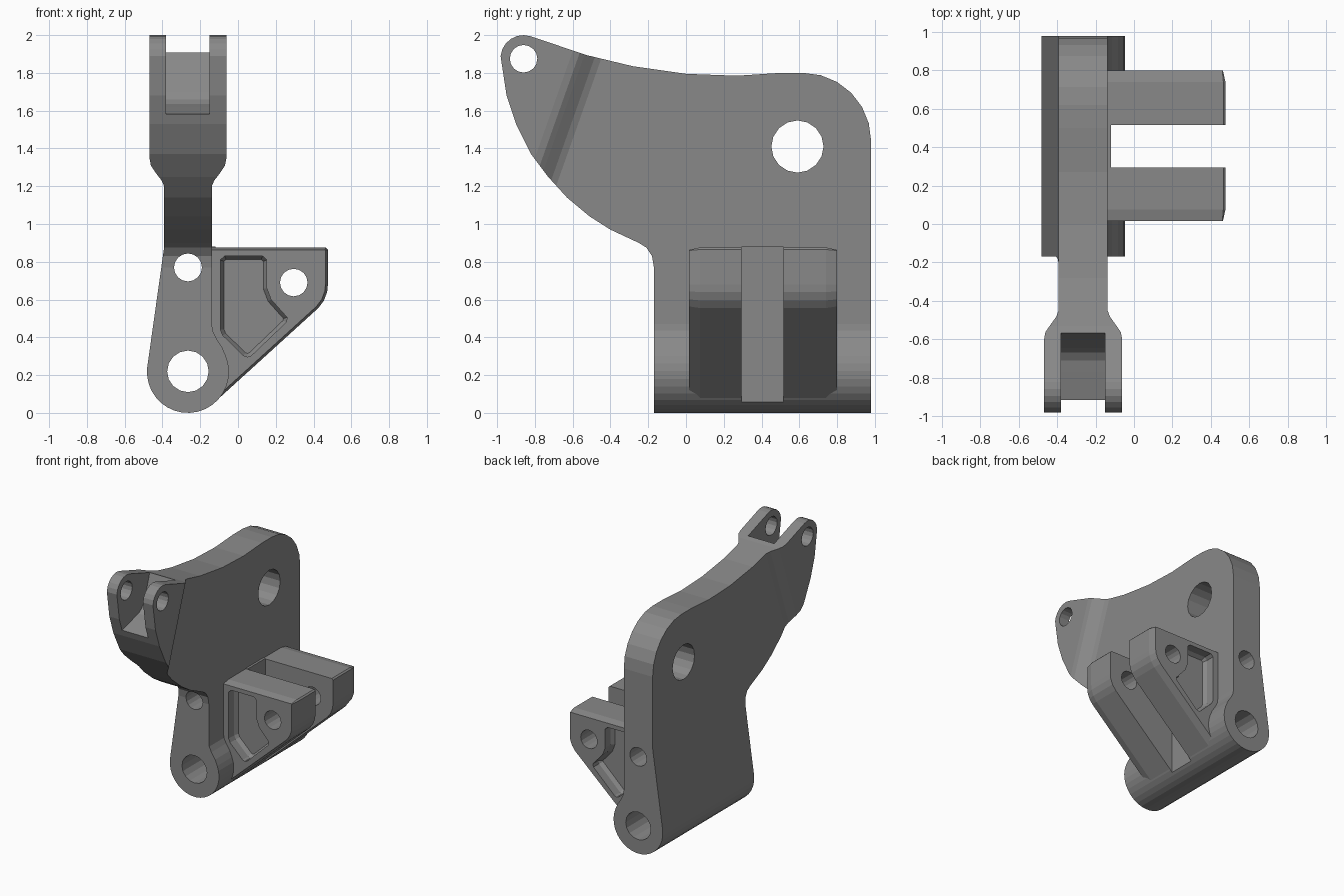
import bpy, bmesh
from math import cos, sin, radians
from mathutils import Vector

old = bpy.data.objects.get("Cube")
if old:
    bpy.data.objects.remove(old, do_unlink=True)

steel = bpy.data.materials.new("grey_steel")
steel.use_nodes = True
GREY = (0.25, 0.25, 0.25, 1)
steel.diffuse_color = GREY
steel.node_tree.nodes["Principled BSDF"].inputs["Base Color"].default_value = GREY

CREASE_LEAN = 0.354
TO_3D = {
    "x": lambda p, q, a: (a, p, q),
    "y": lambda p, q, a: (p, a, q),
    "lean": lambda p, q, a: (p, q + CREASE_LEAN * (a - 1.575), a),
}


def arc(cx, cy, r, start, end, steps):
    angles = [radians(start + (end - start) * i / steps) for i in range(steps + 1)]
    return [(cx + r * cos(t), cy + r * sin(t)) for t in angles]


def inset(pts, d):
    """Move every edge of a counter-clockwise outline inwards by d."""
    out = []
    for i, p in enumerate(pts):
        p, a, b = Vector(p), Vector(pts[i - 1]), Vector(pts[(i + 1) % len(pts)])
        e, f = (p - a).normalized(), (b - p).normalized()
        n, m = Vector((-e.y, e.x)), Vector((-f.y, f.x))
        out.append(tuple(p + (n + m) * d / (1 + n.dot(m))))
    return out


def prism(name, axis, *sections):
    """Loft through (outline, position) sections along an axis."""
    bm = bmesh.new()
    loops = [[bm.verts.new(TO_3D[axis](p, q, a)) for p, q in pts] for pts, a in sections]
    for lo, hi in zip(loops, loops[1:]):
        for i in range(len(lo)):
            bm.faces.new((lo[i - 1], lo[i], hi[i], hi[i - 1]))
    bm.faces.new(loops[0])
    bm.faces.new(loops[-1])
    bmesh.ops.recalc_face_normals(bm, faces=bm.faces)
    mesh = bpy.data.meshes.new(name)
    bm.to_mesh(mesh)
    bm.free()
    mesh.materials.append(steel)
    obj = bpy.data.objects.new(name, mesh)
    bpy.context.collection.objects.link(obj)
    return obj


def combine(obj, tool, operation="DIFFERENCE"):
    """Apply a boolean and discard the tool."""
    mod = obj.modifiers.new("boolean", "BOOLEAN")
    mod.operation, mod.object, mod.solver = operation, tool, "EXACT"
    bpy.context.view_layer.objects.active = obj
    bpy.ops.object.modifier_apply(modifier=mod.name)
    bpy.data.objects.remove(tool, do_unlink=True)


def drill(obj, axis, cx, cy, r, a=-2, b=2):
    ring = arc(cx, cy, r, 0, 360, 16)[:-1]
    combine(obj, prism("drill", axis, (ring, a), (ring, b)))


def box(name, x0, x1, y0, y1, z0, z1):
    pts = [(x0, z0), (x1, z0), (x1, z1), (x0, z1)]
    return prism(name, "y", (pts, y0), (pts, y1))


MID = -0.265

# Upper plate: thin at the back, flaring to a wider fork at the front
half = [(0.127, 1.5), (0.127, -0.555), (0.14, -0.592), (0.178, -0.65),
        (0.196, -0.68), (0.203, -0.72), (0.203, -1.5)]
plan = [(MID + w, y) for w, y in half] + [(MID - w, y) for w, y in reversed(half)]
body = prism("bracket_body", "lean", (plan, 0.86), (plan, 2.2))

# Foot: round barrel tapering up into the plate
foot = arc(MID, 0.217, 0.217, 174, 372, 18) + [
    (-0.064, 0.3), (-0.083, 0.345), (-0.115, 0.395), (-0.134, 0.435), (-0.138, 0.47),
    (-0.138, 0.9), (-0.392, 0.9), (-0.392, 0.87)]
combine(body, prism("foot", "y", (foot, -1.5), (foot, 1.5)), "UNION")

# Side outline trims plate and foot together
side = [(-0.17, -0.1), (-0.17, 0.77), (-0.18, 0.83), (-0.21, 0.875), (-0.25, 0.9),
        (-0.4, 0.97), (-0.51, 1.04), (-0.63, 1.14), (-0.73, 1.25), (-0.82, 1.37),
        (-0.9, 1.53), (-0.95, 1.68)]
side += arc(-0.86, 1.878, 0.122, 175, 72, 6)
side += [(-0.53, 1.895), (-0.28, 1.835), (0, 1.795), (0.27, 1.785), (0.5, 1.8)]
side += arc(0.62, 1.44, 0.36, 90, 0, 6) + [(0.98, -0.1)]
combine(body, prism("outline", "x", (side, -1), (side, 1)), "INTERSECT")

# Fork slot with a curved floor
slot = [(-0.56, 1.93), (-0.6, 1.81), (-0.645, 1.7), (-0.67, 1.66), (-0.71, 1.635),
        (-0.77, 1.62), (-0.91, 1.583), (-1.1, 1.54), (-1.1, 2.1), (-0.56, 2.1)]
combine(body, prism("slot", "x", (slot, -0.38), (slot, -0.15)))

# Flat web between the arms
combine(body, box("barrel_relief", -0.12, 0.2, 0.295, 0.515, -0.1, 0.6))
combine(body, box("web", -0.17, -0.12, 0.295, 0.515, 0.07, 0.88), "UNION")

# Pin holes through the plate, fork and foot
drill(body, "x", 0.59, 1.41, 0.138)
drill(body, "x", -0.86, 1.875, 0.073)
drill(body, "y", MID, 0.22, 0.11)
drill(body, "y", MID, 0.77, 0.074)

# Clevis arms: chamfered outer rim, drafted pocket and pin hole
arm_shape = [(-0.18, 0.12), (-0.113, 0.066), (0.425, 0.555), (0.455, 0.595), (0.472, 0.64),
             (0.476, 0.68), (0.476, 0.865), (0.465, 0.876), (-0.18, 0.876)]
pocket_shape = [(-0.093, 0.44), (-0.08, 0.41), (0.03, 0.303), (0.05, 0.296), (0.07, 0.303),
                (0.255, 0.48), (0.26, 0.505), (0.175, 0.6), (0.152, 0.66), (0.152, 0.81),
                (0.13, 0.83), (-0.07, 0.83), (-0.093, 0.81)]
pocket_floor = inset(pocket_shape, 0.018)
for name, outer, inner in (("front_arm", 0.015, 0.295), ("back_arm", 0.8, 0.515)):
    s = 1 if inner > outer else -1
    arm = prism(name, "y", (inset(arm_shape, 0.013), outer),
                (arm_shape, outer + s * 0.06), (arm_shape, inner))
    combine(arm, prism("pocket", "y", (pocket_shape, outer - s * 0.02),
                       (pocket_shape, outer + s * 0.07), (pocket_floor, outer + s * 0.1)))
    drill(arm, "y", 0.295, 0.69, 0.073)
    drill(arm, "y", MID, 0.22, 0.11)
